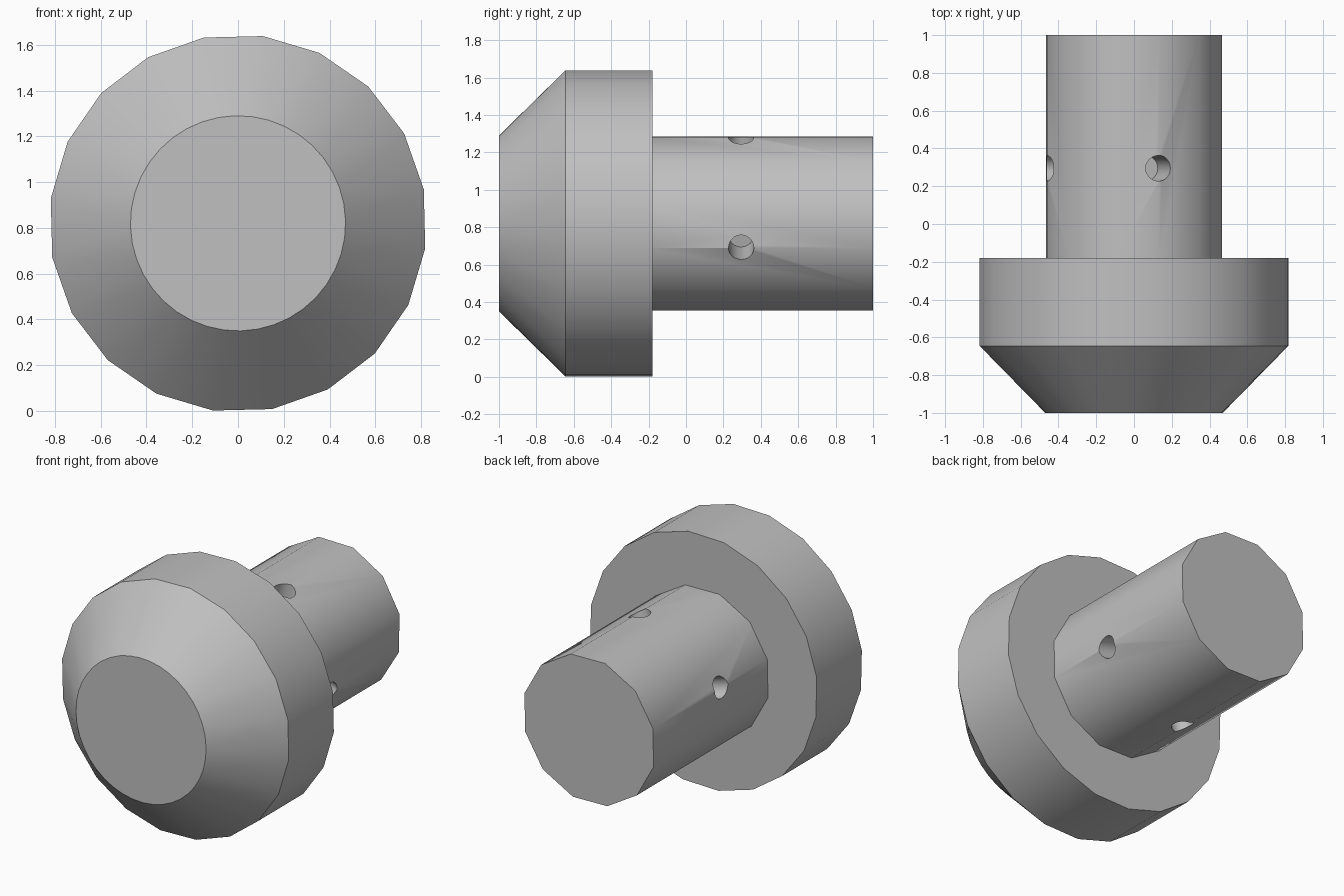
import bpy, bmesh
from math import cos, sin, radians, pi
from mathutils import Matrix, Vector

cube = bpy.data.objects.get("Cube")
if cube:
    bpy.data.objects.remove(cube, do_unlink=True)

AXIS_Z = 0.82

grey = bpy.data.materials.new("plain_grey")
grey.use_nodes = True
colour = (0.53, 0.53, 0.53, 1)
grey.diffuse_color = colour
grey.node_tree.nodes["Principled BSDF"].inputs["Base Color"].default_value = colour


def ring(bm, radius, y, sides, start):
    """Loop of vertices around the long axis."""
    angles = [radians(start) + 2 * pi * i / sides for i in range(sides)]
    return [bm.verts.new((radius * cos(a), y, AXIS_Z + radius * sin(a))) for a in angles]


def bridge(bm, a, b):
    n = len(a)
    for i in range(n):
        j = (i + 1) % n
        bm.faces.new((a[i], a[j], b[j], b[i]))


def finish(bm, name):
    bmesh.ops.recalc_face_normals(bm, faces=bm.faces)
    mesh = bpy.data.meshes.new(name)
    bm.to_mesh(mesh)
    bm.free()
    mesh.materials.append(grey)
    obj = bpy.data.objects.new(name, mesh)
    bpy.context.collection.objects.link(obj)
    return obj


def smooth(obj):
    bpy.ops.object.select_all(action="DESELECT")
    obj.select_set(True)
    bpy.context.view_layer.objects.active = obj
    bpy.ops.object.shade_smooth_by_angle(angle=radians(35))


# Head: twenty-sided rim with a cone narrowing to a rounder front face
bm = bmesh.new()
SIDES = 20
back = ring(bm, 0.825, -0.18, SIDES, 10.4)
rim = ring(bm, 0.825, -0.645, SIDES, 10.4)
front = ring(bm, 0.47, -1.0, 2 * SIDES, 10.4)
bm.faces.new(back)
bm.faces.new(front)
bridge(bm, back, rim)
for i in range(SIDES):
    before, here, after = front[2 * i - 1], front[2 * i], front[2 * i + 1]
    bm.faces.new((rim[i], before, here))
    bm.faces.new((rim[i], here, after))
    bm.faces.new((rim[i], after, rim[(i + 1) % SIDES]))
smooth(finish(bm, "head"))

# Shaft: twelve-sided bar
bm = bmesh.new()
inner = ring(bm, 0.48, -0.22, 12, 14)
outer = ring(bm, 0.48, 1.0, 12, 14)
bm.faces.new(inner)
bm.faces.new(outer)
bridge(bm, inner, outer)
shaft = finish(bm, "shaft")

# Four blind holes around the shaft
bm = bmesh.new()
for k in range(4):
    a = radians(74 + 90 * k)
    direction = Vector((cos(a), 0, sin(a)))
    turn = direction.to_track_quat("Z", "Y").to_matrix().to_4x4()
    place = Matrix.Translation(direction * 0.42 + Vector((0, 0.295, AXIS_Z)))
    bmesh.ops.create_cone(bm, cap_ends=True, segments=24, radius1=0.068,
                          radius2=0.068, depth=0.4, matrix=place @ turn)
cutter = finish(bm, "hole_cutter")
cutter.hide_render = True

cut = shaft.modifiers.new("holes", "BOOLEAN")
cut.operation = "DIFFERENCE"
cut.solver = "EXACT"
cut.object = cutter
bpy.context.view_layer.objects.active = shaft
bpy.ops.object.modifier_apply(modifier=cut.name)
bpy.data.objects.remove(cutter, do_unlink=True)
smooth(shaft)
